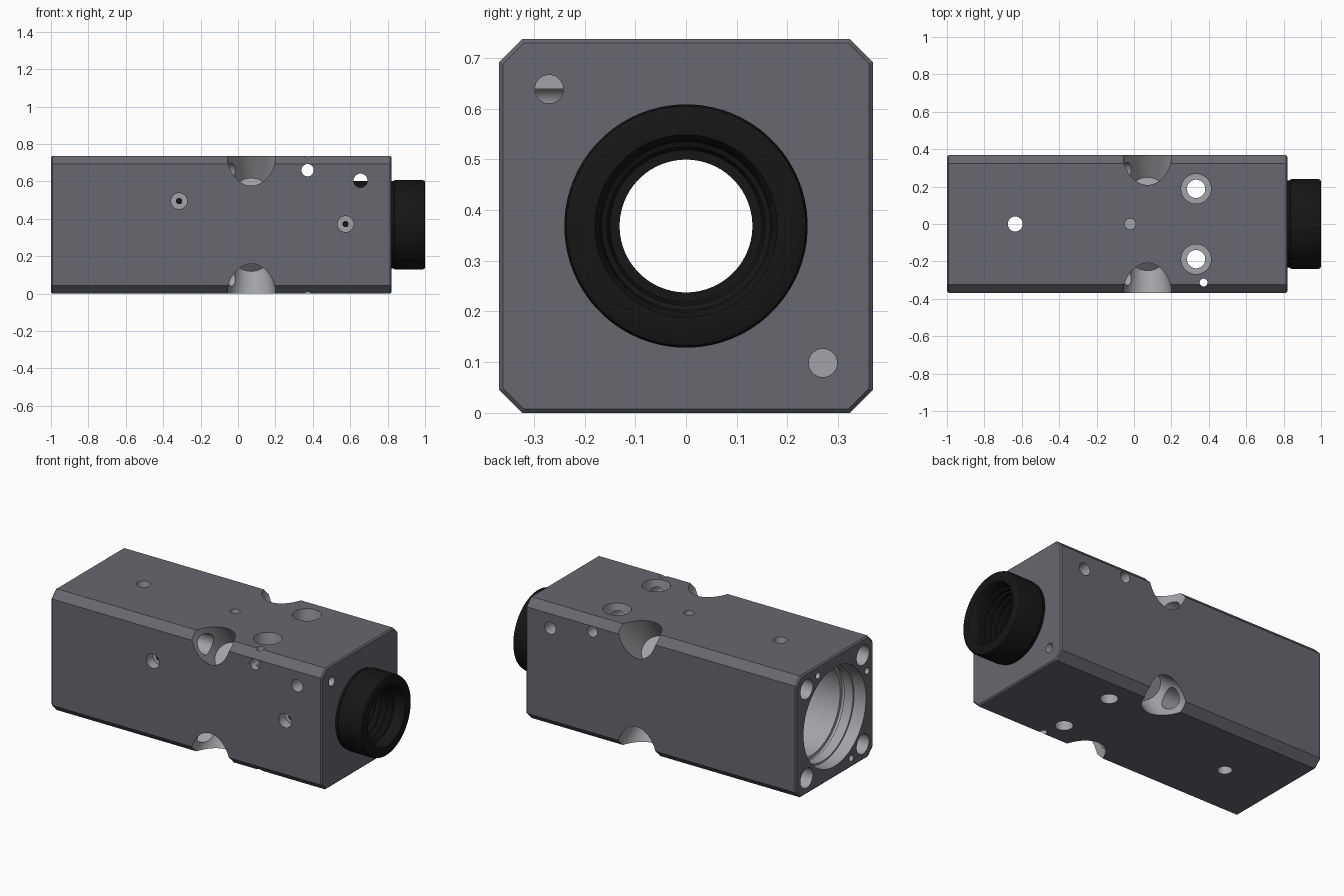
import bpy, bmesh, math
from mathutils import Vector

if "Cube" in bpy.data.objects:
    bpy.data.objects.remove(bpy.data.objects["Cube"])

CZ = 0.3685          # height of the long axis
H = 0.3685           # half width of the block
CH = 0.045           # long edge chamfer


def material(name, c):
    m = bpy.data.materials.new(name)
    m.diffuse_color = (*c, 1)
    m.use_nodes = True
    m.node_tree.nodes["Principled BSDF"].inputs["Base Color"].default_value = m.diffuse_color
    return m


anodised = material("anodised_grey", (0.135, 0.14, 0.16))
machined = material("machined_grey", (0.36, 0.37, 0.39))
black = material("black", (0.008, 0.008, 0.008))


def skin(name, rings, mat, closed=False):
    """Join equal point rings into a solid, capped or closed into a loop."""
    bm = bmesh.new()
    vs = [[bm.verts.new(p) for p in r] for r in rings]
    n = len(vs[0])
    pairs = list(zip(vs, vs[1:])) + ([(vs[-1], vs[0])] if closed else [])
    for a, b in pairs:
        for i in range(n):
            j = (i + 1) % n
            bm.faces.new((a[i], a[j], b[j], b[i]))
    if not closed:
        bm.faces.new(vs[0])
        bm.faces.new(vs[-1])
    bmesh.ops.recalc_face_normals(bm, faces=bm.faces)
    me = bpy.data.meshes.new(name)
    bm.to_mesh(me)
    bm.free()
    me.materials.append(mat)
    ob = bpy.data.objects.new(name, me)
    bpy.context.collection.objects.link(ob)
    return ob


def lathe(name, profile, origin, axis, mat, n=40, closed=False):
    """Turn (distance along axis, radius) points around an axis."""
    d = Vector(axis).normalized()
    u = d.orthogonal().normalized()
    v = d.cross(u)
    o = Vector(origin)
    ang = [2 * math.pi * (i + 0.5) / n for i in range(n)]
    rings = [[o + d * t + (u * math.cos(a) + v * math.sin(a)) * r for a in ang]
             for t, r in profile]
    return skin(name, rings, mat, closed)


def smooth(ob):
    bpy.ops.object.select_all(action='DESELECT')
    ob.select_set(True)
    bpy.context.view_layer.objects.active = ob
    bpy.ops.object.shade_smooth_by_angle(angle=math.radians(30))


# block: chamfered square bar with small chamfers at the ends
def section(x, inset):
    h, k = H - inset, H - CH - inset * 0.41
    pts = [(h, -k), (h, k), (k, h), (-k, h), (-h, k), (-h, -k), (-k, -h), (k, -h)]
    return [Vector((x, y, CZ + z)) for y, z in pts]


e = 0.008
body = skin("body", [section(-1, e), section(-1 + e, 0),
                     section(0.82 - e, 0), section(0.82, e)], anodised)

cutters = []


def cut(profile, origin, axis, n=32):
    cutters.append(lathe("cutter", profile, origin, axis, machined, n))


# long stepped bore and the seat of the collar
cut([(-0.05, 0.30), (0.08, 0.30), (0.08, 0.29), (0.14, 0.29), (0.14, 0.298),
     (0.16, 0.298), (0.16, 0.28), (0.88, 0.28), (0.88, 0.14), (1.51, 0.14),
     (1.51, 0.235), (1.9, 0.235)], (-1, 0, CZ), (1, 0, 0), 72)

# corner pockets, and bolt holes leading into them from the left end
for sy in (-1, 1):
    for sz in (-1, 1):
        cut([(-0.05, 0.144), (0.255, 0.086)],
            (0.072, sy * H, CZ + sz * H), (0, -sy, -sz), 48)
        cut([(-0.05, 0.06), (1.0, 0.06)], (-1, sy * 0.27, CZ + sz * 0.27), (1, 0, 0))

# small threaded holes around the bore at the left end
for y, z in ((0.16, 0.312), (-0.312, 0.16), (-0.16, -0.312)):
    cut([(-0.05, 0.02), (0.15, 0.02)], (-1, y, CZ + z), (1, 0, 0), 20)

# locating holes at the right end
for s in (-1, 1):
    cut([(-0.05, 0.028), (0.15, 0.028)], (0.82, s * 0.27, CZ - s * 0.27), (-1, 0, 0))

# counterbored mounting holes from the top
TOP = 2 * H
for s in (-1, 1):
    cut([(-0.05, 0.08), (0.13, 0.08), (0.13, 0.049), (0.9, 0.049)],
        (0.332, s * 0.188, TOP), (0, 0, -1))

# plain holes down from the top: x, y, radius, depth
for x, y, r, d in ((-0.635, 0, 0.04, 0.9), (-0.02, 0, 0.029, 0.12),
                   (0.372, -0.313, 0.021, 0.9)):
    cut([(-0.05, r), (d, r)], (x, y, TOP), (0, 0, -1), 24)

# cross holes from front to back
for x, z, r in ((0.372, 0.66, 0.033), (0.655, 0.605, 0.037)):
    cut([(-0.05, r), (0.9, r)], (x, -H, z), (0, 1, 0), 24)

# set screw holes on the front
screws = ((-0.315, 0.495), (0.575, 0.372))
for x, z in screws:
    cut([(-0.05, 0.043), (0.06, 0.043)], (x, -H, z), (0, 1, 0), 24)

# apply every cut
bpy.context.view_layer.objects.active = body
for c in cutters:
    m = body.modifiers.new("cut", 'BOOLEAN')
    m.operation = 'DIFFERENCE'
    m.solver = 'EXACT'
    m.material_mode = 'TRANSFER'
    m.object = c
    bpy.ops.object.modifier_apply(modifier=m.name)
for c in cutters:
    bpy.data.objects.remove(c, do_unlink=True)
smooth(body)

# dark sockets in the set screw holes
for i, (x, z) in enumerate(screws):
    smooth(lathe(f"set_screw_{i + 1}", [(0.055, 0.017), (0.062, 0.017)],
                 (x, -H, z), (0, 1, 0), black, 20))

# black collar with an inner thread
thread = []
for i in range(6):
    x = 0.95 - i * 0.04
    thread += [(x, 0.166), (x - 0.015, 0.166), (x - 0.02, 0.156), (x - 0.035, 0.156)]
collar = lathe("collar", [(0.515, 0.131), (0.515, 0.234), (0.832, 0.234), (0.84, 0.24),
                          (0.985, 0.24), (0.996, 0.236), (1.0, 0.228), (1.0, 0.18),
                          (0.985, 0.17)] + thread + [(0.70, 0.15), (0.70, 0.131)],
               (0, 0, CZ), (1, 0, 0), black, 72, closed=True)
smooth(collar)
